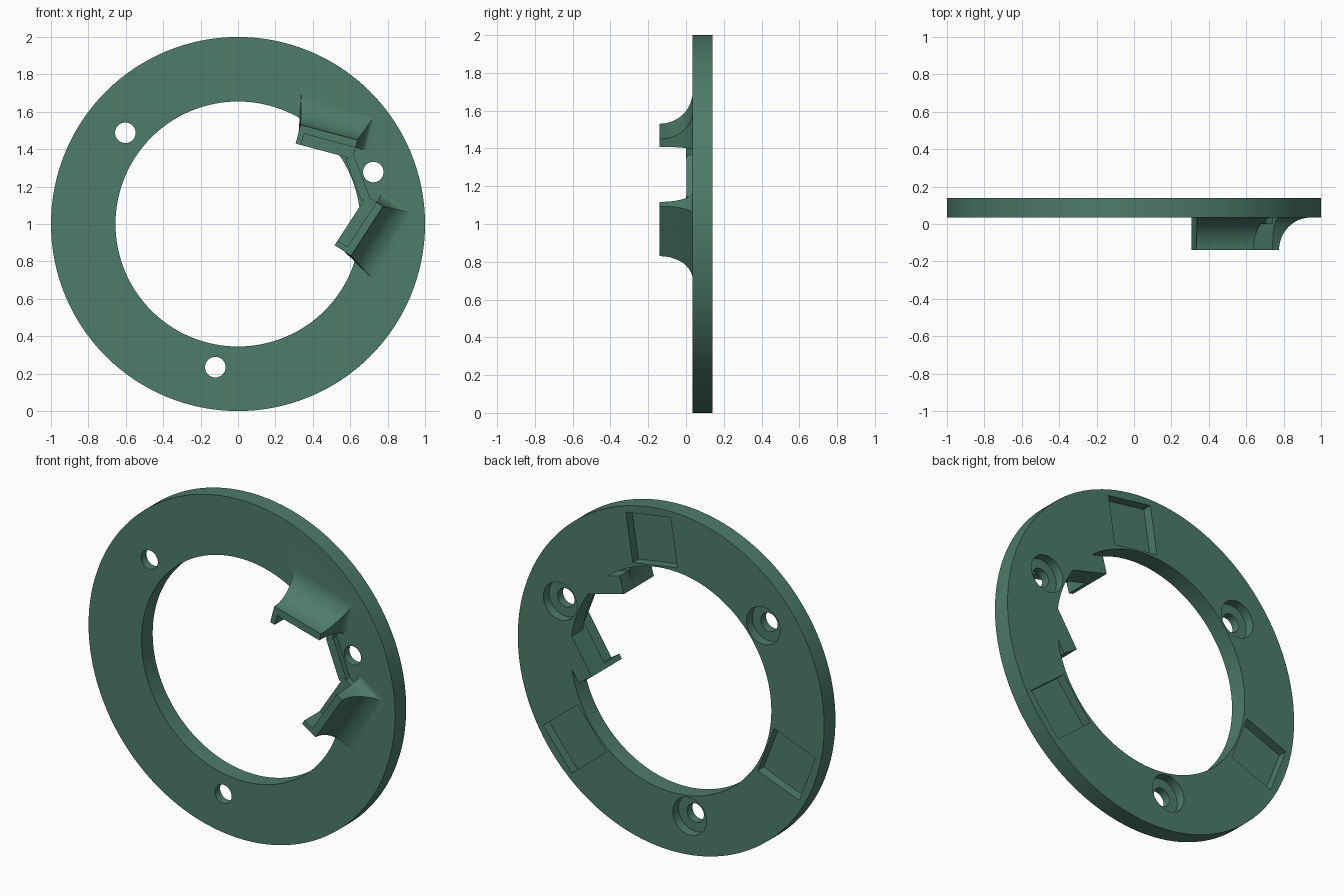
import bpy, bmesh, math
from mathutils import Vector

if "Cube" in bpy.data.objects:
    bpy.data.objects.remove(bpy.data.objects["Cube"])

FRONT, BACK, TIP = 0.035, 0.14, -0.14   # ring front, ring back, clip tip (y)
AXIS = math.radians(21)                 # symmetry line of the clip pair

mat = bpy.data.materials.new("muted green")
mat.diffuse_color = (0.074, 0.200, 0.143, 1)
mat.use_nodes = True
mat.node_tree.nodes["Principled BSDF"].inputs["Base Color"].default_value = mat.diffuse_color


def loft(name, rings):
    """Solid through rings of (y, [(x, z), ...]) with z measured from the ring centre."""
    bm = bmesh.new()
    loops = [[bm.verts.new((x, y, z + 1)) for x, z in pts] for y, pts in rings]
    n = len(loops[0])
    for a, b in zip(loops, loops[1:]):
        for i in range(n):
            j = (i + 1) % n
            bm.faces.new((a[i], a[j], b[j], b[i]))
    bm.faces.new(loops[0])
    bm.faces.new(loops[-1])
    bmesh.ops.recalc_face_normals(bm, faces=bm.faces)
    me = bpy.data.meshes.new(name)
    bm.to_mesh(me)
    bm.free()
    me.materials.append(mat)
    ob = bpy.data.objects.new(name, me)
    bpy.context.collection.objects.link(ob)
    return ob


def prism(name, pts, y0, y1):
    return loft(name, [(y0, pts), (y1, pts)])


def circle(r, n, cx=0, cz=0):
    return [(cx + r * math.cos(math.tau * i / n), cz + r * math.sin(math.tau * i / n))
            for i in range(n)]


def polar(r, a, t=0):
    """Point at radius r along angle a, shifted t sideways."""
    return (r * math.cos(a) - t * math.sin(a), r * math.sin(a) + t * math.cos(a))


def combine(target, tool, op):
    m = target.modifiers.new(op, 'BOOLEAN')
    m.operation, m.solver, m.object = op, 'EXACT', tool
    bpy.ops.object.select_all(action='DESELECT')
    bpy.context.view_layer.objects.active = target
    target.select_set(True)
    bpy.ops.object.modifier_apply(modifier=m.name)
    bpy.data.objects.remove(tool)


# Ring body
ring = prism("mounting_ring", circle(1.0, 128), FRONT, BACK)
combine(ring, prism("bore", circle(0.655, 128), -0.3, 0.3), 'DIFFERENCE')

# Clip frame: e runs along the clip wall, n points outward
e = Vector((math.cos(math.radians(-15)), math.sin(math.radians(-15))))
n = Vector((-e.y, e.x))
corner = Vector((0.308, 0.43))
LENGTH, DEPTH, WALL = 0.315, 0.104, 0.042


def clip_points(pairs, mirrored):
    out = []
    for s, t in pairs:
        p = corner + e * s + n * t
        if mirrored:
            c, d = math.cos(2 * AXIS), math.sin(2 * AXIS)
            p = Vector((c * p.x + d * p.y, d * p.x - c * p.y))
        out.append((p.x, p.y))
    return out


for mirrored in (False, True):
    # Ledge reaching through the ring into the bore
    ledge = clip_points([(0, 0), (LENGTH, 0), (LENGTH, DEPTH), (0, DEPTH)], mirrored)
    combine(ring, prism("ledge", ledge, 0, BACK), 'UNION')
    # Upright wall flaring into the ring with a fillet
    rings = []
    for i in range(13):
        a = math.radians(90) * i / 12
        f = 1 - math.cos(a)
        rings.append((TIP + 0.175 * math.sin(a), clip_points(
            [(0, DEPTH - WALL), (LENGTH + 0.06 * f, DEPTH - WALL),
             (LENGTH + 0.06 * f, DEPTH + 0.165 * f), (-0.04 * f, DEPTH + 0.165 * f)], mirrored)))
    rings.append((FRONT + 0.02, rings[-1][1]))
    combine(ring, loft("wall", rings), 'UNION')
    # Inward end tab
    tab = clip_points([(0, 0), (0.03, 0), (0.03, DEPTH - 0.01), (0, DEPTH - 0.01)], mirrored)
    combine(ring, prism("tab", tab, TIP, 0.02), 'UNION')

# Raised pad between the clips
pad = [polar(0.66, AXIS, -0.12), polar(0.71, AXIS, -0.12),
       polar(0.71, AXIS, 0.12), polar(0.66, AXIS, 0.12)]
combine(ring, prism("pad", pad, 0.002, 0.06), 'UNION')

# Three counterbored screw holes and three rear pockets
for k in range(3):
    a = AXIS + k * math.tau / 3
    cx, cz = polar(0.775, a)
    combine(ring, prism("hole", circle(0.055, 32, cx, cz), -0.3, 0.3), 'DIFFERENCE')
    combine(ring, prism("counterbore", circle(0.11, 40, cx, cz), BACK - 0.055, 0.3), 'DIFFERENCE')
    b = a + math.pi / 3
    pocket = [polar(0.664, b, -0.148), polar(0.953, b, -0.148),
              polar(0.953, b, 0.148), polar(0.664, b, 0.148)]
    combine(ring, prism("pocket", pocket, BACK - 0.055, 0.3), 'DIFFERENCE')

bpy.ops.object.select_all(action='DESELECT')
bpy.context.view_layer.objects.active = ring
ring.select_set(True)
bpy.ops.object.shade_smooth_by_angle(angle=math.radians(30))
